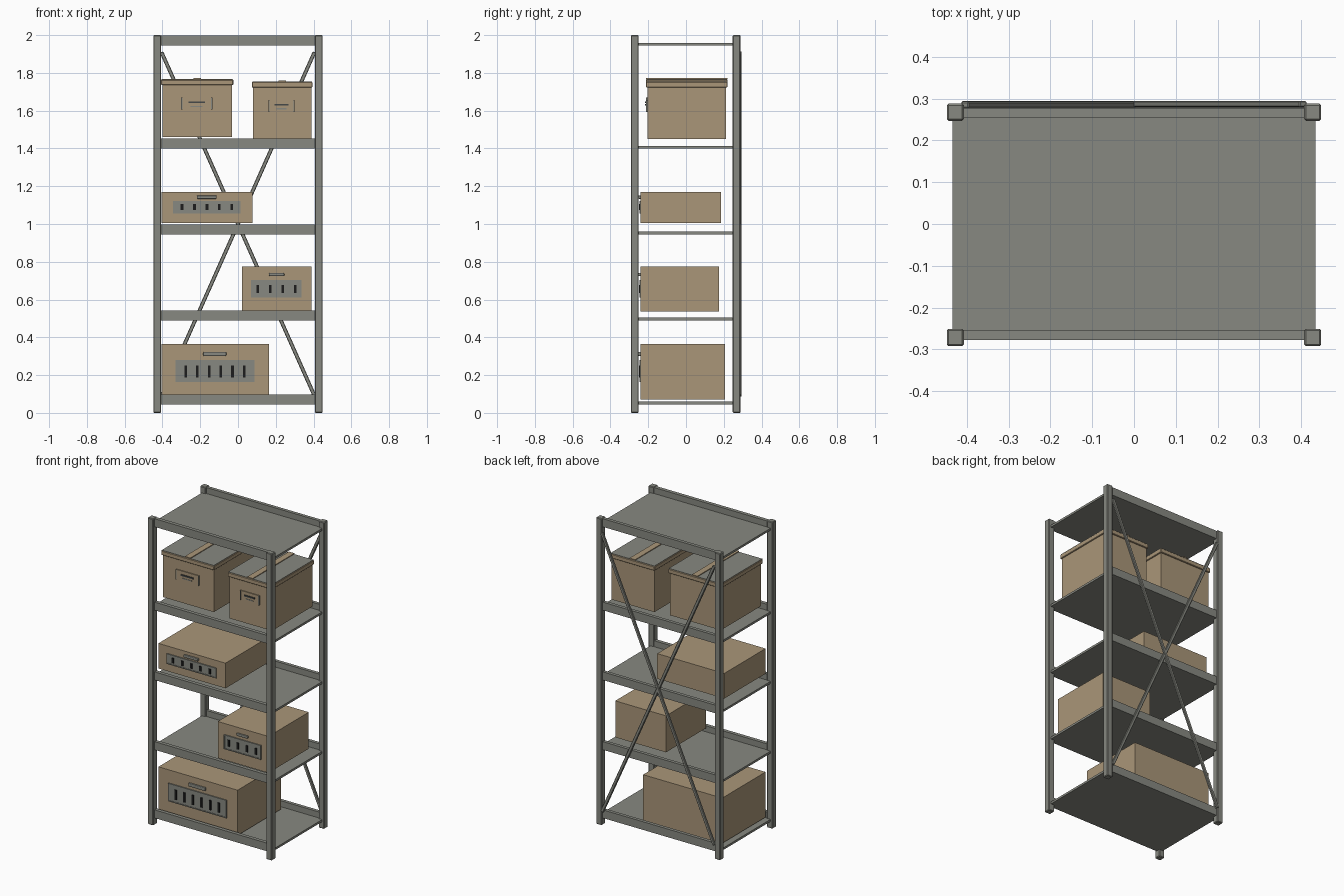
import bpy, bmesh, math
from mathutils import Matrix, Vector

if "Cube" in bpy.data.objects:
    bpy.data.objects.remove(bpy.data.objects["Cube"])


def material(name, rgb):
    m = bpy.data.materials.new(name)
    m.diffuse_color = (*rgb, 1)
    m.use_nodes = True
    m.node_tree.nodes["Principled BSDF"].inputs["Base Color"].default_value = m.diffuse_color
    return m


STEEL = material("grey steel", (0.245, 0.25, 0.22))
CARD = material("cardboard", (0.40, 0.305, 0.19))
BLACK = material("black", (0.012, 0.012, 0.012))
DARK = material("dark grey", (0.06, 0.065, 0.065))


def box(name, x, y, z, mat, bevel=0, segments=1):
    """Box from (min, max) ranges along each axis."""
    bm = bmesh.new()
    bmesh.ops.create_cube(bm, size=1)
    for v in bm.verts:
        for i, (a, b) in enumerate((x, y, z)):
            v.co[i] = a + (v.co[i] + 0.5) * (b - a)
    if bevel:
        bmesh.ops.bevel(bm, geom=bm.edges[:], offset=bevel, segments=segments,
                        profile=0.5, affect='EDGES')
    me = bpy.data.meshes.new(name)
    bm.to_mesh(me)
    bm.free()
    me.materials.append(mat)
    ob = bpy.data.objects.new(name, me)
    bpy.context.collection.objects.link(ob)
    return ob


# Corner posts
for sx, side in ((-1, "left"), (1, "right")):
    x = sorted((sx * 0.407, sx * 0.448))
    box(f"front_post_{side}", x, (-0.292, -0.251), (0, 2), STEEL, 0.004)
    box(f"back_post_{side}", x, (0.247, 0.288), (0, 2), STEEL, 0.004)

# Shelves: thin plate with a taller beam along front and back
for i, z in enumerate((0.045, 0.49, 0.945, 1.4, 1.944)):
    box(f"shelf_plate_{i}", (-0.434, 0.434), (-0.27, 0.27), (z, z + 0.014), STEEL)
    box(f"shelf_front_beam_{i}", (-0.434, 0.434), (-0.278, -0.254), (z, z + 0.053), STEEL)
    box(f"shelf_back_beam_{i}", (-0.434, 0.434), (0.255, 0.277), (z, z + 0.053), STEEL)

# Crossed back braces
half = math.hypot(0.405, 0.91)
for s, side in ((-1, "left"), (1, "right")):
    brace = box(f"back_brace_{side}", (-0.01, 0.01), (-0.0075, 0.0075),
                (-half, half), STEEL, 0.003)
    turn = Matrix.Rotation(s * math.atan2(0.405, 0.91), 4, 'Y')
    brace.data.transform(Matrix.Translation(Vector((0, 0.286 + s * 0.001, 1.0))) @ turn)


def crate(name, x, back, z, px, pz, slots, slot_z, hx, hz):
    """Cardboard crate with a slotted front plate and a handle."""
    f = -0.24
    box(name, x, (f, back), z, CARD)
    box(f"{name}_vent_plate", px, (f - 0.004, f + 0.002), pz, STEEL)
    # raised rim around the plate
    t = 0.006
    for k, (rx, rz) in enumerate(((px, (pz[0], pz[0] + t)), (px, (pz[1] - t, pz[1])),
                                  ((px[0], px[0] + t), pz), ((px[1] - t, px[1]), pz))):
        box(f"{name}_vent_rim_{k}", rx, (f - 0.007, f), rz, STEEL)
    mid, w = (px[0] + px[1]) / 2, px[1] - px[0]
    for k in range(slots):
        c = mid + w * 0.74 * (k / (slots - 1) - 0.5)
        box(f"{name}_vent_slot_{k}", (c - 0.007, c + 0.007), (f - 0.01, f), slot_z, BLACK)
    box(f"{name}_handle", hx, (f - 0.013, f + 0.002), hz, STEEL, 0.005, 2)


crate("bottom_crate", (-0.406, 0.165), 0.206, (0.07, 0.365), (-0.332, 0.088),
      (0.163, 0.28), 6, (0.187, 0.25), (-0.184, -0.062), (0.301, 0.323))
crate("second_crate", (0.022, 0.388), 0.175, (0.537, 0.775), (0.07, 0.337),
      (0.611, 0.704), 4, (0.636, 0.678), (0.163, 0.245), (0.724, 0.741))
crate("third_crate", (-0.406, 0.078), 0.185, (1.006, 1.17), (-0.343, 0.014),
      (1.056, 1.122), 5, (1.073, 1.105), (-0.218, -0.113), (1.133, 1.151))


def lidded_box(name, x, z0, top, label_x, label_z):
    """Cardboard box with an overhanging lid, tape strip and front label."""
    f, b = -0.204, 0.212
    lid_x, lid_y = (x[0] - 0.007, x[1] + 0.007), (f - 0.008, b + 0.008)
    box(name, x, (f, b), (z0, top - 0.02), CARD)
    box(f"{name}_lid", lid_x, lid_y, (top - 0.03, top - 0.002), CARD, 0.003)
    box(f"{name}_lid_sheet", (lid_x[0] + 0.003, lid_x[1] - 0.003),
        (lid_y[0] + 0.003, lid_y[1] - 0.003), (top - 0.003, top + 0.001), STEEL)
    c = (x[0] + x[1]) / 2
    box(f"{name}_tape", (c - 0.02, c + 0.02), (lid_y[0] + 0.001, lid_y[1] - 0.001),
        (top, top + 0.006), CARD)
    # label with two plain bars
    box(f"{name}_label", label_x, (f - 0.006, f + 0.001), label_z, CARD)
    lc, lw = (label_x[0] + label_x[1]) / 2, label_x[1] - label_x[0]
    zm = (label_z[0] + label_z[1]) / 2
    box(f"{name}_label_bar", (lc - lw * 0.28, lc + lw * 0.28), (f - 0.012, f),
        (zm + 0.002, zm + 0.011), DARK)
    box(f"{name}_label_bar_small", (lc - lw * 0.2, lc + lw * 0.2), (f - 0.008, f),
        (zm - 0.018, zm - 0.012), STEEL)
    # metal side clips of the label
    for k, cx in enumerate(label_x):
        box(f"{name}_label_clip_{k}", (cx - 0.003, cx + 0.003), (f - 0.008, f),
            label_z, STEEL)


lidded_box("left_storage_box", (-0.40, -0.032), 1.46, 1.766, (-0.298, -0.139), (1.605, 1.67))
lidded_box("right_storage_box", (0.08, 0.388), 1.45, 1.753, (0.165, 0.297), (1.594, 1.657))
